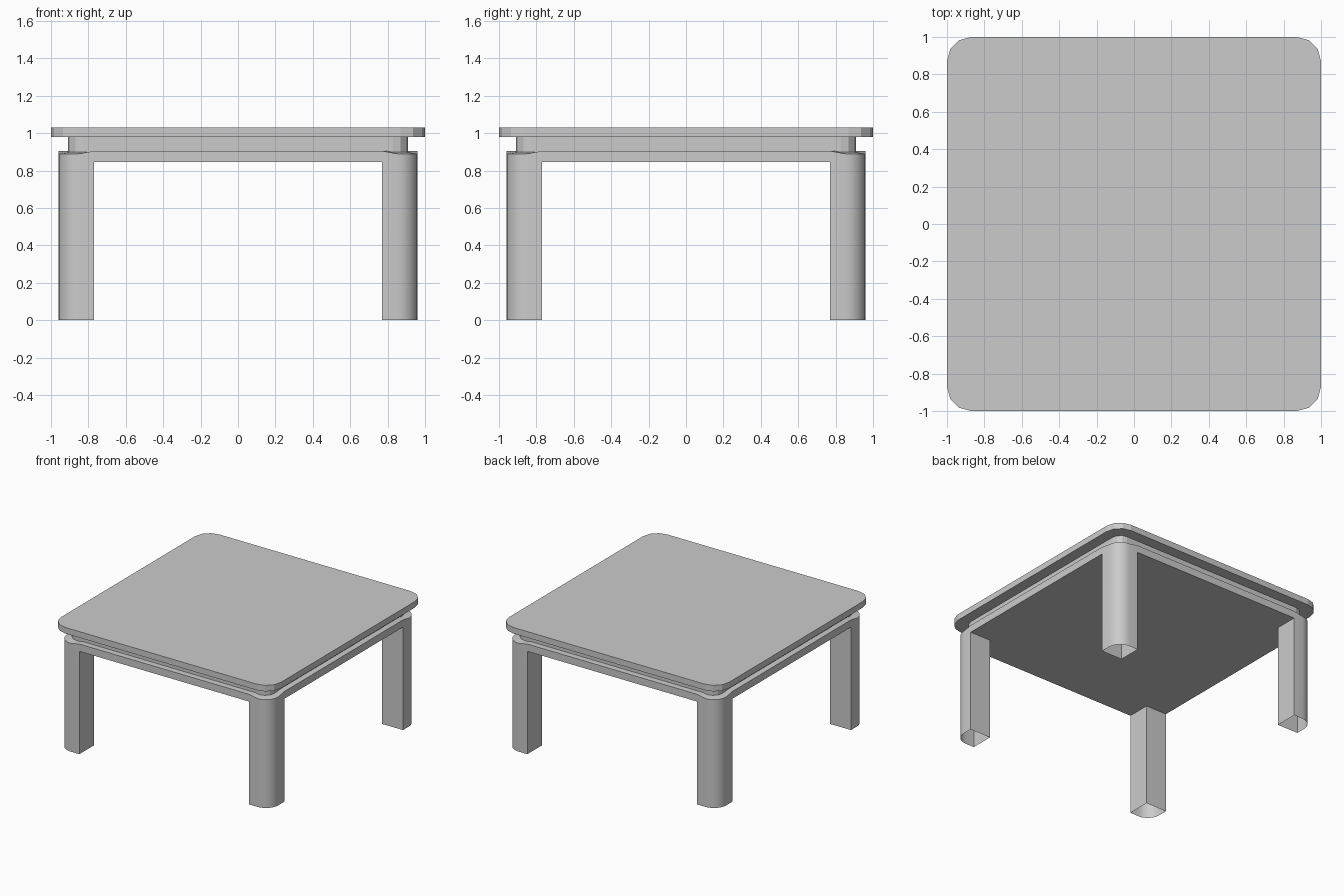
import bpy, bmesh, math
from mathutils import Matrix, Vector

if "Cube" in bpy.data.objects:
    bpy.data.objects.remove(bpy.data.objects["Cube"])


def corner_arc(half, r, seg):
    """Rounded corner in the +x +y quadrant, running counter-clockwise."""
    c = half - r
    return [(c + r * math.cos(a), c + r * math.sin(a))
            for a in (math.pi / 2 * i / seg for i in range(seg + 1))]


def turn(p, k):
    return Matrix.Rotation(k * math.pi / 2, 3, 'Z') @ Vector(p)


def finish(bm, name):
    me = bpy.data.meshes.new(name)
    bm.to_mesh(me)
    bm.free()
    ob = bpy.data.objects.new(name, me)
    bpy.context.collection.objects.link(ob)
    return ob


def rounded_slab(name, half, r, seg, z0, z1):
    bm = bmesh.new()
    ring = [bm.verts.new(turn((x, y, z0), k))
            for k in range(4) for x, y in corner_arc(half, r, seg)]
    base = bm.faces.new(ring)
    ext = bmesh.ops.extrude_face_region(bm, geom=[base], use_keep_orig=True)
    top = [g for g in ext['geom'] if isinstance(g, bmesh.types.BMVert)]
    bmesh.ops.translate(bm, verts=top, vec=(0, 0, z1 - z0))
    bmesh.ops.recalc_face_normals(bm, faces=bm.faces)
    return finish(bm, name)


# Table top and recessed apron
rounded_slab("table_top", 1.0, 0.13, 3, 0.98, 1.03)
rounded_slab("apron", 0.91, 0.08, 3, 0.885, 0.98)

# Lower frame with four rounded legs, open underneath
OUT, INN, UNDER, LEDGE, DIP = 0.96, 0.77, 0.845, 0.905, 0.89
arc = corner_arc(OUT, 0.11, 6)
inner_arc = corner_arc(0.87, 0.06, 6)
outer = [(OUT, INN)] + arc + [(INN, OUT)]
inner = [(0.87, INN)] + inner_arc + [(INN, 0.87)]
n = len(outer)

bm = bmesh.new()


def face(pts, k):
    bm.faces.new([bm.verts.new(turn(p, k)) for p in pts])


def top_z(i):
    return LEDGE if i in (0, n - 1) else DIP


for k in range(4):
    # Leg outer wall and the sloped ledge above it
    for i in range(n - 1):
        (ax, ay), (bx, by) = outer[i], outer[i + 1]
        (cx, cy), (dx, dy) = inner[i], inner[i + 1]
        face([(ax, ay, 0), (bx, by, 0), (bx, by, top_z(i + 1)), (ax, ay, top_z(i))], k)
        face([(ax, ay, top_z(i)), (bx, by, top_z(i + 1)), (dx, dy, LEDGE), (cx, cy, LEDGE)], k)
    # Leg inner walls
    face([(INN, INN, 0), (OUT, INN, 0), (OUT, INN, UNDER), (INN, INN, UNDER)], k)
    face([(INN, OUT, 0), (INN, INN, 0), (INN, INN, UNDER), (INN, OUT, UNDER)], k)
    # Rail between two legs: outer face, ledge, underside
    face([(OUT, -INN, UNDER), (OUT, INN, UNDER), (OUT, INN, LEDGE), (OUT, -INN, LEDGE)], k)
    face([(OUT, -INN, LEDGE), (OUT, INN, LEDGE), (0.87, INN, LEDGE), (0.87, -INN, LEDGE)], k)
    face([(INN, INN, UNDER), (OUT, INN, UNDER), (OUT, -INN, UNDER), (INN, -INN, UNDER)], k)
# Underside panel
face([(-INN, INN, UNDER), (INN, INN, UNDER), (INN, -INN, UNDER), (-INN, -INN, UNDER)], 0)
bmesh.ops.remove_doubles(bm, verts=bm.verts, dist=0.0005)

legs = finish(bm, "frame_and_legs")
bpy.context.view_layer.objects.active = legs
legs.select_set(True)
bpy.ops.object.shade_smooth_by_angle(angle=math.radians(35))
